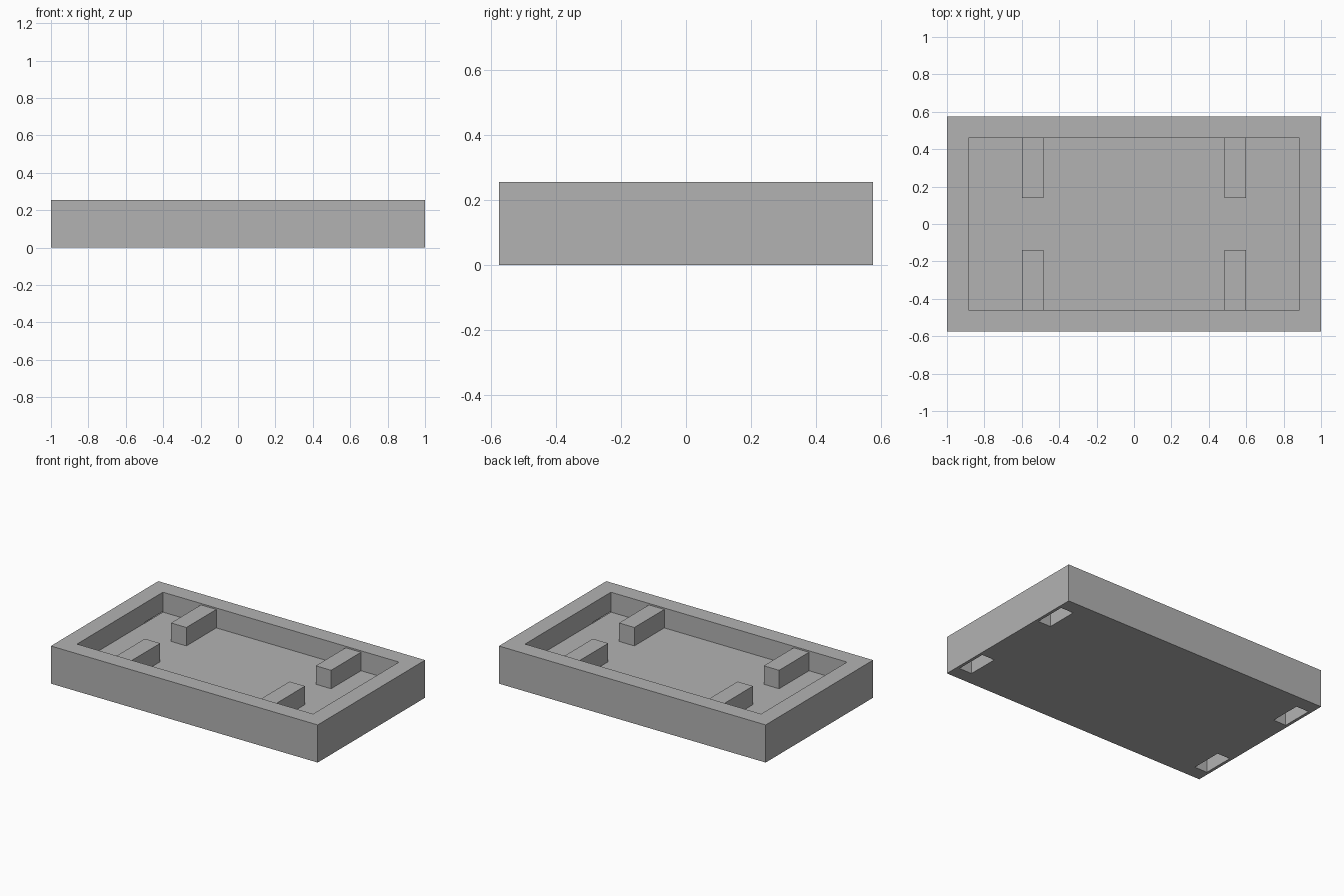
import bpy

# Remove the default cube
cube = bpy.data.objects.get("Cube")
if cube:
    bpy.data.objects.remove(cube, do_unlink=True)

# Single matte grey
GREY = (0.45, 0.45, 0.45, 1)
grey = bpy.data.materials.new("plain grey")
grey.use_nodes = True
grey.diffuse_color = GREY
grey.node_tree.nodes["Principled BSDF"].inputs["Base Color"].default_value = GREY


def box(name, low, high):
    """Axis-aligned box between two corners."""
    centre = [(a + b) / 2 for a, b in zip(low, high)]
    bpy.ops.mesh.primitive_cube_add(size=1, location=centre)
    obj = bpy.context.object
    obj.name = name
    obj.scale = [b - a for a, b in zip(low, high)]
    bpy.ops.object.transform_apply(location=True, rotation=False, scale=True)
    obj.data.materials.append(grey)
    return obj


def boolean(target, other, operation):
    mod = target.modifiers.new(other.name, 'BOOLEAN')
    mod.operation = operation
    mod.solver = 'EXACT'
    mod.object = other
    other.hide_render = True
    bpy.context.view_layer.objects.active = target
    bpy.ops.object.modifier_apply(modifier=mod.name)
    bpy.data.objects.remove(other, do_unlink=True)


def mirrored(name, low, high):
    """Four copies of a box, one in each quadrant."""
    for sx in (-1, 1):
        for sy in (-1, 1):
            xs = sorted((sx * low[0], sx * high[0]))
            ys = sorted((sy * low[1], sy * high[1]))
            yield box(name, (xs[0], ys[0], low[2]), (xs[1], ys[1], high[2]))


HEIGHT, FLOOR = 0.255, 0.12
INNER_X, INNER_Y = 0.885, 0.46

# Tray body with an open pocket
tray = box("tray", (-1, -0.575, 0), (1, 0.575, HEIGHT))
pocket = box("pocket_cutter", (-INNER_X, -INNER_Y, FLOOR), (INNER_X, INNER_Y, 0.5))
boolean(tray, pocket, 'DIFFERENCE')

# Slots in the underside, inside the end walls
for slot in mirrored("slot_cutter", (0.885, 0.265, -0.1), (0.98, 0.48, 0.125)):
    boolean(tray, slot, 'DIFFERENCE')

# Support blocks against the long walls, just below the rim
for block in mirrored("support_block", (0.485, 0.14, FLOOR - 0.02), (0.6, INNER_Y + 0.02, 0.245)):
    boolean(tray, block, 'UNION')
